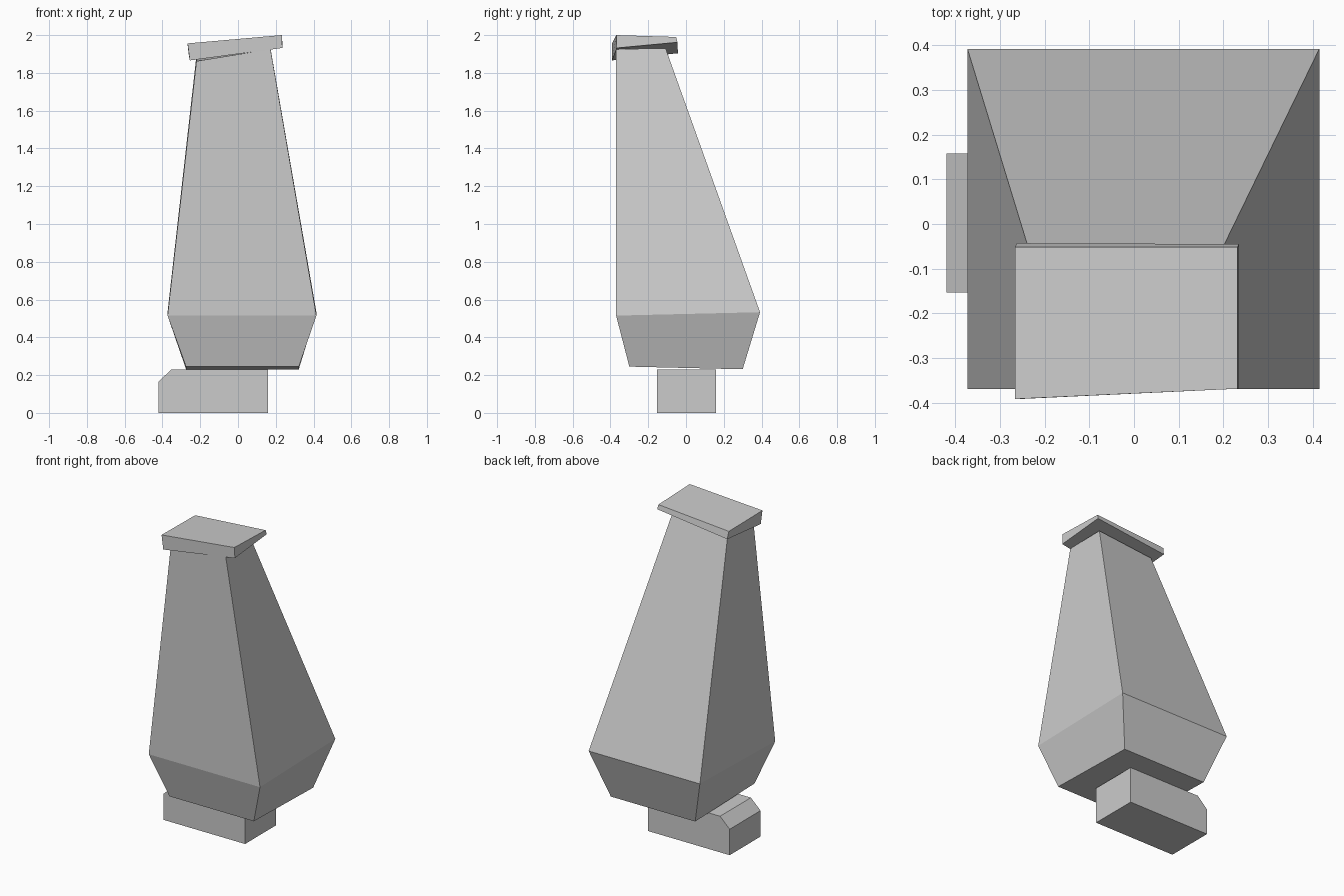
import bpy

if "Cube" in bpy.data.objects:
    bpy.data.objects.remove(bpy.data.objects["Cube"])

grey = bpy.data.materials.new("light grey")
grey.diffuse_color = (0.6, 0.6, 0.6, 1)
grey.use_nodes = True
grey.node_tree.nodes["Principled BSDF"].inputs["Base Color"].default_value = grey.diffuse_color


def loft(name, rings):
    """Closed solid through stacked rings of equal point count, bottom first."""
    n = len(rings[0])
    verts = [p for ring in rings for p in ring]
    faces = [tuple(reversed(range(n)))]
    for r in range(len(rings) - 1):
        a, b = r * n, (r + 1) * n
        faces += [(a + i, a + (i + 1) % n, b + (i + 1) % n, b + i) for i in range(n)]
    faces.append(tuple(range(len(verts) - n, len(verts))))
    mesh = bpy.data.meshes.new(name)
    mesh.from_pydata(verts, [], faces)
    mesh.materials.append(grey)
    obj = bpy.data.objects.new(name, mesh)
    bpy.context.collection.objects.link(obj)
    return obj


def ring(x0, x1, y0, y1, zs):
    """Rectangle with corner heights: front left, front right, back right, back left."""
    return [(x, y, z) for (x, y), z in zip(((x0, y0), (x1, y0), (x1, y1), (x0, y1)), zs)]


# Tapered body: narrow base, wide waist, leaning upper part
loft("body", [
    ring(-0.275, 0.322, -0.30, 0.30, (0.245, 0.245, 0.231, 0.231)),
    ring(-0.373, 0.415, -0.37, 0.392, (0.515, 0.515, 0.533, 0.533)),
    ring(-0.22, 0.172, -0.37, -0.108, (1.862, 1.926, 1.93, 1.892)),
])

# Tilted slab on top
loft("cap", [
    [(-0.255, -0.392, 1.866), (0.235, -0.367, 1.932), (0.235, -0.045, 1.962), (-0.262, -0.043, 1.904)],
    [(-0.267, -0.392, 1.956), (0.232, -0.369, 2.0), (0.232, -0.052, 1.99), (-0.267, -0.052, 1.952)],
])

# Foot block with one cut top edge, swept front to back
profile = [(-0.42, 0), (-0.42, 0.166), (-0.352, 0.231), (0.158, 0.231), (0.158, 0)]
loft("foot", [[(x, y, z) for x, z in profile] for y in (-0.154, 0.158)])
